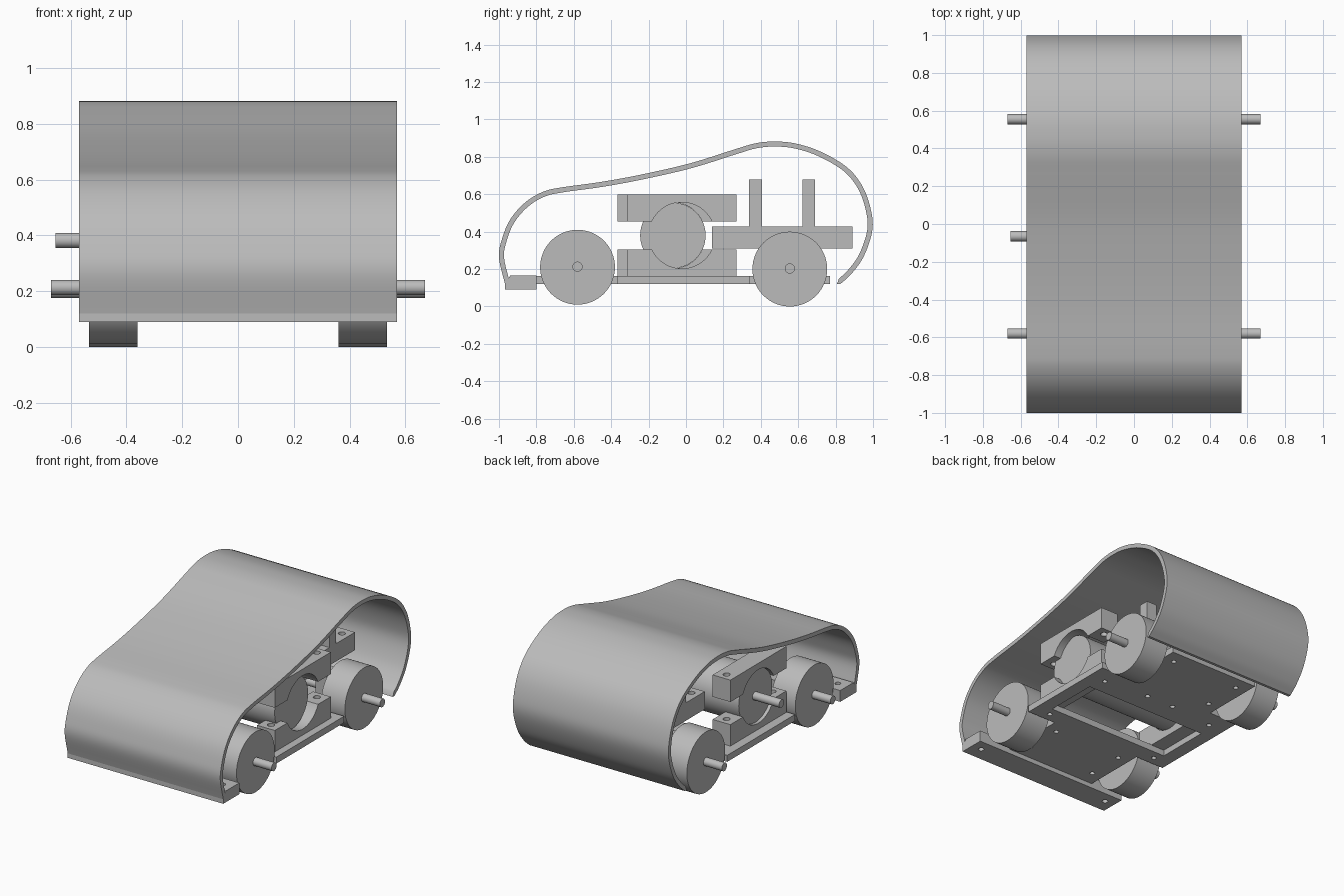
import bpy, bmesh, math
from mathutils import Vector

cube = bpy.data.objects.get("Cube")
if cube:
    bpy.data.objects.remove(cube, do_unlink=True)

grey = bpy.data.materials.new("plain grey")
grey.use_nodes = True
grey.diffuse_color = (0.5, 0.5, 0.5, 1)
grey.node_tree.nodes["Principled BSDF"].inputs["Base Color"].default_value = (0.5, 0.5, 0.5, 1)


def prism(name, outline, lo, hi, axis="x"):
    """Extrude a closed outline: (y, z) along x, or (x, y) along z."""
    bm = bmesh.new()
    place = (lambda p, t: (t, p[0], p[1])) if axis == "x" else (lambda p, t: (p[0], p[1], t))
    face = bm.faces.new([bm.verts.new(place(p, lo)) for p in outline])
    ext = bmesh.ops.extrude_face_region(bm, geom=[face])
    shift = Vector(place((0, 0), hi - lo))
    bmesh.ops.translate(bm, vec=shift, verts=[v for v in ext["geom"] if isinstance(v, bmesh.types.BMVert)])
    bmesh.ops.recalc_face_normals(bm, faces=bm.faces)
    mesh = bpy.data.meshes.new(name)
    bm.to_mesh(mesh)
    bm.free()
    mesh.materials.append(grey)
    obj = bpy.data.objects.new(name, mesh)
    bpy.context.collection.objects.link(obj)
    return obj


def rect(a, b, c, d):
    return [(a, c), (b, c), (b, d), (a, d)]


def circle(u, v, r, n=64):
    return [(u + r * math.cos(2 * math.pi * i / n), v + r * math.sin(2 * math.pi * i / n)) for i in range(n)]


def select(obj):
    bpy.ops.object.select_all(action="DESELECT")
    obj.select_set(True)
    bpy.context.view_layer.objects.active = obj


def smooth(obj):
    select(obj)
    bpy.ops.object.shade_smooth_by_angle(angle=math.radians(35))


def rod(name, y, z, r, lo, hi):
    smooth(prism(name, circle(y, z, r), lo, hi))


def cut(obj, cutters):
    """Subtract each cutter and remove it."""
    select(obj)
    for c in cutters:
        mod = obj.modifiers.new("cut", "BOOLEAN")
        mod.operation, mod.solver, mod.object = "DIFFERENCE", "EXACT", c
        bpy.ops.object.modifier_apply(modifier=mod.name)
        bpy.data.objects.remove(c, do_unlink=True)


def drill(obj, spots, lo, hi, r=0.018):
    cut(obj, [prism("drill", circle(x, y, r, 20), lo, hi, "z") for x, y in spots])


def spline(pts, steps=6):
    """Smooth curve through the points."""
    p = [Vector(q) for q in pts]
    p = [2 * p[0] - p[1]] + p + [2 * p[-1] - p[-2]]
    out = []
    for a, b, c, d in zip(p, p[1:], p[2:], p[3:]):
        for i in range(steps):
            t = i / steps
            out.append(0.5 * (2 * b + (c - a) * t + (2 * a - 5 * b + 4 * c - d) * t * t
                              + (3 * b - a - 3 * c + d) * t ** 3))
    return out + [p[-2]]


# Curved body shell
outer = spline([(-.968, .12), (-1, .262), (-.984, .36), (-.94, .465), (-.86, .556), (-.765, .613),
                (-.663, .637), (-.46, .665), (-.246, .704), (.02, .765), (.26, .84), (.37, .872),
                (.47, .882), (.583, .872), (.717, .829), (.86, .745), (.945, .64), (.99, .51),
                (.995, .40), (.95, .267), (.885, .175), (.825, .12)])
inner = []
for i, q in enumerate(outer):
    t = (outer[min(i + 1, len(outer) - 1)] - outer[max(i - 1, 0)]).normalized()
    inner.append(q + Vector((t.y, -t.x)) * 0.027)
inner[0].y = inner[-1].y = 0.12
smooth(prism("body_shell", outer + inner[::-1], -.57, .57))

# Front crossbar that carries the shell
bar = prism("front_crossbar", [(-.968, .09), (-.8, .09), (-.8, .165), (-.94, .165), (-.968, .12)], -.57, .57)
drill(bar, [(s * .5, -.875) for s in (-1, 1)], 0, .3)

# Chassis plate, wide between the wheels, with an opening under the motor
half = [(.33, -.8), (.33, -.37), (.54, -.37), (.54, .34), (.33, .34), (.33, .77)]
plate = prism("chassis_plate", half + [(-x, y) for x, y in half[::-1]], .12, .163, "z")
cut(plate, [prism("opening", rect(-.45, .45, -.25, .11), 0, .3, "z")])
drill(plate, [(s * x, y) for s in (-1, 1)
              for x, y in ((.42, -.31), (.42, .22), (.25, -.45), (.25, -.7), (.25, .42), (.25, .68), (.1, .25))],
      .0, .3, .016)

# Wheels, axles and their bearing blocks
for end, y, z in (("front", -.58, .21), ("rear", .555, .2)):
    rod(end + "_axle", y, z + .003, .027, -.67, .67)
    for side, s in (("left", 1), ("right", -1)):
        rod(f"{end}_{side}_wheel", y, z, .2, min(s * .36, s * .535), max(s * .36, s * .535))
        prism(f"{end}_{side}_bearing", rect(y - .07, y + .07, .163, .31 if end == "rear" else .27),
              min(s * .23, s * .31), max(s * .23, s * .31))

# Motor and its shaft
rod("motor", -.07, .38, .175, -.46, .44)
rod("motor_shaft", -.065, .382, .027, -.655, -.46)

# Clamp blocks around the motor, upper and lower half on each side
for side, x0, x1, cy in (("left", .36, .49, -.022), ("right", -.48, -.35, -.072)):
    for half_name, s in (("upper", 1), ("lower", -1)):
        a0 = math.asin(.075 / .177)
        arc = [(cy - .177 * math.cos(a), .38 + s * .177 * math.sin(a))
               for a in [a0 + (math.pi - 2 * a0) * i / 32 for i in range(33)]]
        z1, z2 = .38 + s * .075, .38 + s * .22
        clamp = prism(f"{side}_{half_name}_clamp",
                      [(cy - .293, z1)] + arc + [(cy + .293, z1), (cy + .293, z2), (cy - .293, z2)], x0, x1)
        drill(clamp, [((x0 + x1) / 2, cy + e * .24) for e in (-1, 1)], 0, .8, .022)
        smooth(clamp)

# Rear tray with upright posts
tray = prism("rear_tray", rect(.139, .889, .31, .428), -.235, .235)
drill(tray, [(s * .18, y) for s in (-1, 1) for y in (.2, .83)], .2, .6, .022)
for i, y in enumerate((.338, .622)):
    post = prism(f"tray_post_{i + 1}", rect(y, y + .068, .428, .68), -.235, .235)
    cut(post, [prism("gap", rect(-.16, .16, y - .1, y + .2), .428, .8, "z")])
